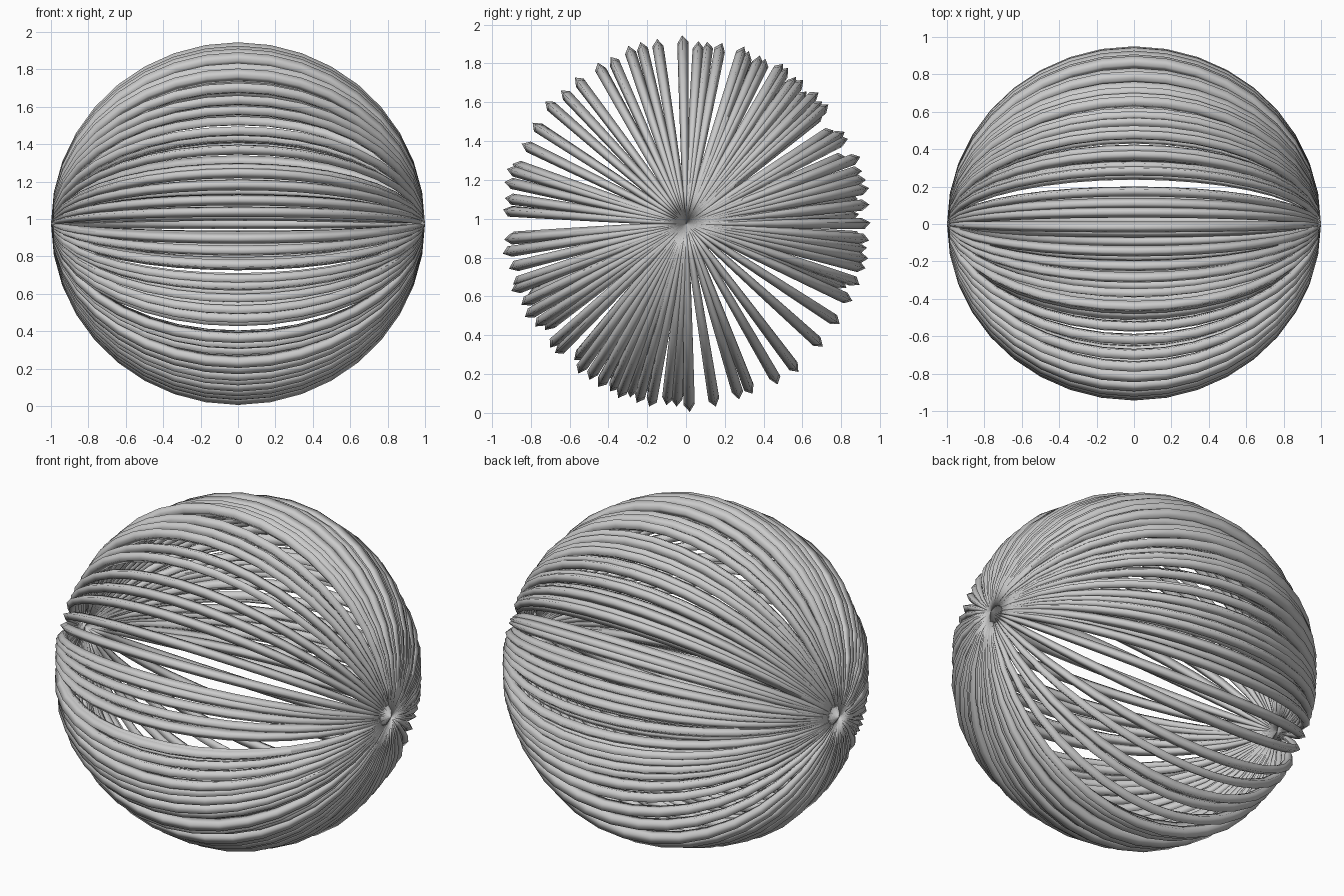
import bpy, bmesh, math, random
from mathutils import Vector

if "Cube" in bpy.data.objects:
    bpy.data.objects.remove(bpy.data.objects["Cube"])

random.seed(4)
CENTRE = Vector((0, 0, 0.975))
SEGMENTS, SIDES = 18, 4
DEPTH, HALF_WIDTH = 0.038, 0.029   # diamond section: radial and sideways half sizes

# Directions of the strands round the x axis, in degrees from straight up towards +y
ANGLES = [-1, 4, 7, 11, 18, 20, 24, 26, 31, 33, 37, 39, 45, 48, 50, 60, 62, 69, 73, 76,
          79, 84, 90, 95, 98, 101, 104, 109, 115, 123, 132, 143, 150, 159, 163, 171,
          179, 183, 186, 191, 195, 198, 201, 204, 208, 212, 216, 225, 228, 236, 240,
          244, 249, 251, 256, 261, 265, 274, 278, 283, 287, 289, 296, 303, 311, 317,
          323, 331, 336, 342, 346, 351]


def strand(name, degrees, reach):
    """Tapered blade bowed from one pole to the other; reach is its outer radius."""
    a = math.radians(degrees)
    out = Vector((0, math.sin(a), math.cos(a)))
    side = Vector((0, math.cos(a), -math.sin(a)))
    roll = random.uniform(-0.25, 0.25)
    bm = bmesh.new()
    poles, rings = [], []
    for i in range(SEGMENTS + 1):
        t = math.pi * i / SEGMENTS
        s = max(math.sin(t), 0.0)
        along = Vector((-math.cos(t), 0, 0))
        edge = CENTRE + along + out * (s * reach)
        if i in (0, SEGMENTS):
            poles.append(bm.verts.new(edge))
            continue
        normal = (out * s + along).normalized()
        d, w = DEPTH * s ** 0.5, HALF_WIDTH * s ** 0.35
        mid = edge - normal * d
        ring = []
        for k in range(SIDES):
            u = 2 * math.pi * k / SIDES + roll
            ring.append(bm.verts.new(mid + normal * (d * math.cos(u)) + side * (w * math.sin(u))))
        rings.append(ring)
    for k in range(SIDES):
        n = (k + 1) % SIDES
        bm.faces.new((poles[0], rings[0][k], rings[0][n]))
        bm.faces.new((poles[1], rings[-1][n], rings[-1][k]))
        for p, q in zip(rings, rings[1:]):
            bm.faces.new((p[k], q[k], q[n], p[n]))
    bmesh.ops.recalc_face_normals(bm, faces=bm.faces)
    for f in bm.faces:
        f.smooth = True
    mesh = bpy.data.meshes.new(name)
    bm.to_mesh(mesh)
    bm.free()
    bpy.context.collection.objects.link(bpy.data.objects.new(name, mesh))


# Main strands; the top and bottom ones reach furthest
for d in ANGLES:
    strand("strand", d, 0.97 if d in (-1, 179) else random.uniform(0.94, 0.965))

# Shorter strands filling the denser upper back and lower front
for lo, hi in ((15, 112), (182, 268)):
    for i in range(13):
        strand("inner_strand", lo + (hi - lo) * (i + random.random()) / 13,
               random.uniform(0.89, 0.93))
